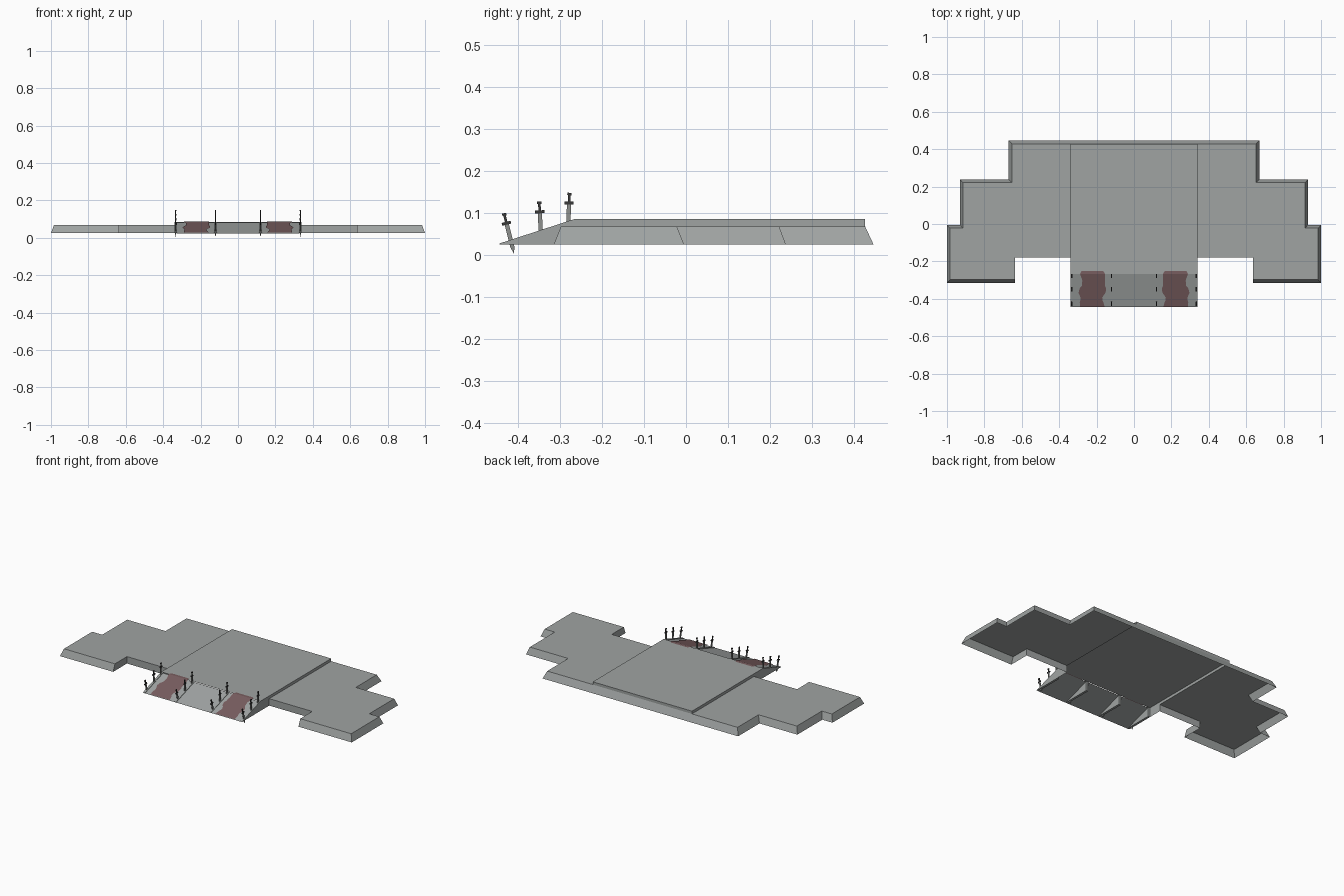
import bpy, math, random
from mathutils import Matrix, Vector

if "Cube" in bpy.data.objects:
    bpy.data.objects.remove(bpy.data.objects["Cube"])
random.seed(4)


def material(name, rgb):
    m = bpy.data.materials.new(name)
    m.diffuse_color = (*rgb, 1)
    m.use_nodes = True
    m.node_tree.nodes["Principled BSDF"].inputs["Base Color"].default_value = m.diffuse_color
    return m


STONE = material("grey_stone", (0.35, 0.37, 0.365))
RED = material("dull_red", (0.19, 0.11, 0.115))
STEEL = material("steel", (0.27, 0.28, 0.27))
DARK = material("dark_grip", (0.04, 0.04, 0.04))


def build(name, verts, faces, mats, face_mats=None):
    me = bpy.data.meshes.new(name)
    me.from_pydata(verts, [], faces)
    for m in mats:
        me.materials.append(m)
    if face_mats:
        for p, i in zip(me.polygons, face_mats):
            p.material_index = i
    ob = bpy.data.objects.new(name, me)
    bpy.context.collection.objects.link(ob)
    return ob


def mirror_x(ob):
    ob.modifiers.new("mirror", 'MIRROR').merge_threshold = 0.0001


def box(lo, hi):
    vs = [(x, y, z) for z in (lo[2], hi[2]) for y in (lo[1], hi[1]) for x in (lo[0], hi[0])]
    fs = [(0, 2, 3, 1), (4, 5, 7, 6), (0, 1, 5, 4), (2, 6, 7, 3), (0, 4, 6, 2), (1, 3, 7, 5)]
    return vs, fs


Z0, Z1, Z2 = 0.025, 0.068, 0.085

# Stepped side wing: open-bottomed shell with battered outer walls
foot = [(.34, .447), (.67, .447), (.67, .238), (.93, .238), (.93, -.005), (1, -.005),
        (1, -.315), (.635, -.315), (.635, -.18), (.34, -.18)]
deck = [(.34, .427), (.652, .427), (.652, .222), (.915, .222), (.915, -.022), (.984, -.022),
        (.984, -.298), (.635, -.298), (.635, -.18), (.34, -.18)]
n = len(foot)
verts = [(x, y, Z0) for x, y in foot] + [(x, y, Z1) for x, y in deck]
faces = [tuple(reversed(range(n, 2 * n)))]
faces += [(i, n + i, n + i + 1, i + 1)[::-1] for i in range(n - 1)]
mirror_x(build("side_wing", verts, faces, [STONE]))

# Raised central platform, open below
YF, YB, PX = -.267, .427, .34
verts = [(0, YF, Z2), (PX, YF, Z2), (PX, YB, Z2), (0, YB, Z2),
         (PX, YB, Z1), (0, YB, Z1), (PX, .447, Z0), (0, .447, Z0),
         (PX, -.18, Z1), (PX, -.18, Z0), (PX, YF, Z0)]
faces = [(0, 1, 2, 3), (3, 2, 4, 5), (5, 4, 6, 7), (1, 10, 9, 8, 4, 2)]
mirror_x(build("central_platform", verts, faces, [STONE]))

# Ramp sheet between the stringers
RY0, RZ0 = -.445, .027


def ramp_z(y):
    return RZ0 + (Z2 - RZ0) * (y - RY0) / (YF - RY0)


S = 0.003
verts = [(0, RY0, RZ0 - S), (.33, RY0, RZ0 - S), (.33, YF, Z2 - S), (0, YF, Z2 - S)]
mirror_x(build("ramp_surface", verts, [(0, 1, 2, 3)], [STONE]))

# Triangular ramp stringers
for name, x0, x1 in (("outer_stringer", .326, .34), ("inner_stringer", .113, .127)):
    prof = [(RY0, Z0), (YF, Z0), (YF, Z2), (RY0, RZ0)]
    verts = [(x, y, z) for x in (x0, x1) for y, z in prof]
    faces = [(3, 2, 1, 0), (4, 5, 6, 7)] + [(i, (i + 1) % 4, (i + 1) % 4 + 4, i + 4) for i in range(4)]
    mirror_x(build(name, verts, faces, [STONE]))

# Wavy red runner up each ramp lane, ending just on the platform
verts, faces = [], []
rows = 14
for i in range(rows + 1):
    y = RY0 + (YF - RY0) * i / rows
    w = .066 + random.uniform(-.005, .004) + .004 * math.cos(i * .9)
    c = .222 + .006 * math.sin(i * .45)
    verts += [(c - w, y, ramp_z(y) + .001), (c + w, y, ramp_z(y) + .001)]
verts += [(.165, -.25, Z2 + .001), (.28, -.25, Z2 + .001)]
faces = [(2 * i, 2 * i + 1, 2 * i + 3, 2 * i + 2) for i in range(rows + 1)]
mirror_x(build("red_runner", verts, faces, [RED]))

# Swords thrust into the stringers; local origin at the pommel, blade down
parts = [((-.0025, -.005, -.082), (.0025, .005, -.026), 0),    # blade
         ((-.003, -.011, -.028), (.003, .011, -.021), 1),      # guard
         ((-.0025, -.003, -.022), (.0025, .003, -.004), 1),    # grip
         ((-.003, -.005, -.006), (.003, .005, 0), 1)]          # pommel
sv, sf, sm = [], [], []
for lo, hi, mi in parts:
    vs, fs = box(lo, hi)
    sf += [tuple(k + len(sv) for k in f) for f in fs]
    sv += vs
    sm += [mi] * 6
b = len(sv)                                                    # pointed tip
sv += [(-.0025, -.005, -.082), (.0025, -.005, -.082), (.0025, .005, -.082), (-.0025, .005, -.082), (0, 0, -.1)]
sf += [(b + (i + 1) % 4, b + i, b + 4) for i in range(4)]
sm += [0] * 4
for x in (.333, .12):
    for y, top, tilt in ((-.434, .099, 14), (-.35, .127, 3), (-.278, .148, -2)):
        M = Matrix.Translation((x, y, top)) @ Matrix.Rotation(math.radians(tilt), 4, 'X')
        mirror_x(build("sword", [tuple(M @ Vector(v)) for v in sv], sf, [STEEL, DARK], sm))
